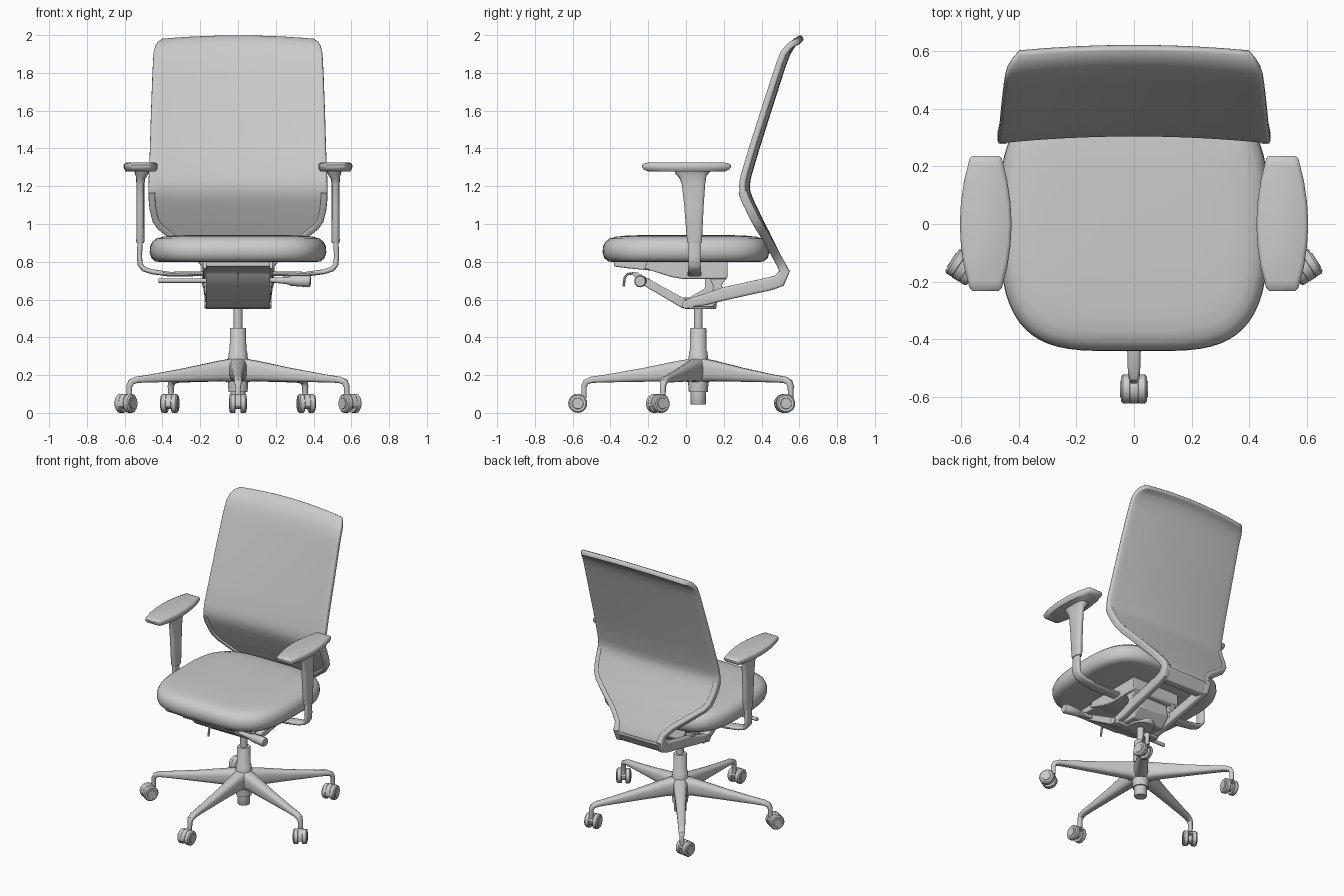
import bpy, bmesh
from math import sin, cos, pi, radians, copysign
from mathutils import Vector as V

if "Cube" in bpy.data.objects:
    bpy.data.objects.remove(bpy.data.objects["Cube"])

BASE_Y = 0.065


def make(name, verts, faces, bevel=0):
    me = bpy.data.meshes.new(name)
    bm = bmesh.new()
    vs = [bm.verts.new(v) for v in verts]
    for f in faces:
        bm.faces.new([vs[i] for i in f])
    bmesh.ops.recalc_face_normals(bm, faces=bm.faces)
    bm.to_mesh(me)
    bm.free()
    ob = bpy.data.objects.new(name, me)
    bpy.context.collection.objects.link(ob)
    if bevel:
        b = ob.modifiers.new("bevel", 'BEVEL')
        b.width, b.segments = bevel, 2
        b.limit_method, b.angle_limit = 'ANGLE', radians(40)
    return ob


def loft(name, rings, bevel=0):
    n, m = len(rings[0]), len(rings)
    faces = [(r*n+i, r*n+(i+1) % n, (r+1)*n+(i+1) % n, (r+1)*n+i)
             for r in range(m-1) for i in range(n)]
    faces += [tuple(range(n)), tuple(range((m-1)*n, m*n))]
    return make(name, [v for r in rings for v in r], faces, bevel)


def oval(a, b, e=2, n=16):
    """Superellipse points: e=2 is round, larger is boxier."""
    out = []
    for k in range(n):
        c, s = cos(2*pi*(k+.5)/n), sin(2*pi*(k+.5)/n)
        out.append((a*copysign(abs(c)**(2/e), c), b*copysign(abs(s)**(2/e), s)))
    return out


def sweep(name, path, side, e=4, n=16):
    """Sweep a rounded section along path points (x, y, z, width, height)."""
    pts = [V(p[:3]) for p in path]
    rings = []
    for i, p in enumerate(path):
        a = (pts[i]-pts[i-1]).normalized() if i else V()
        b = (pts[i+1]-pts[i]).normalized() if i+1 < len(pts) else V()
        t = (a+b).normalized()
        s = V(side)
        s = (s-t*s.dot(t)).normalized()
        u = t.cross(s)
        rings.append([pts[i]+s*x+u*y for x, y in oval(p[3]/2, p[4]/2, e, n)])
    return loft(name, rings)


def turned(name, start, axis, prof, n=24):
    """Round part: prof holds (distance along axis, radius)."""
    q = V((0, 0, 1)).rotation_difference(V(axis))
    return loft(name, [[V(start)+q @ V((r*cos(2*pi*k/n), r*sin(2*pi*k/n), d))
                        for k in range(n)] for d, r in prof])


def extrude(name, yz, x0, x1, bevel=.006):
    return loft(name, [[(x, y, z) for y, z in yz] for x in (x0, x1)], bevel)


# Star base, hub and gas column
turned("base_hub", (0, BASE_Y, 0), (0, 0, 1),
       [(.045, .038), (.05, .041), (.11, .041), (.11, .05), (.17, .055),
        (.26, .055), (.325, .048), (.33, .044), (.445, .043), (.45, .04),
        (.45, .023), (.58, .023)])
trail = [-90, -57, -80, -100, -123]
for i in range(5):
    a = radians(-90+72*i)
    d = V((cos(a), sin(a), 0))
    path = []
    for r, z, w, h in [(.02, .225, .1, .13), (.1, .222, .085, .11), (.3, .2, .062, .072),
                       (.5, .181, .048, .04), (.565, .175, .044, .034),
                       (.595, .163, .04, .032), (.605, .14, .03, .03), (.605, .08, .026, .026)]:
        path.append((d.x*r, d.y*r+BASE_Y, z, w, h))
    sweep("base_leg", path, (-d.y, d.x, 0), 3)
    # Twin-wheel caster with hood, trailing from the stem
    t = radians(trail[i])
    f, ax = V((cos(t), sin(t), 0)), V((-sin(t), cos(t), 0))
    c = d*.605 + V((0, BASE_Y, .05)) + f*.033
    for s in (1, -1):
        turned("caster_wheel", c+ax*s*.012, ax*s,
               [(0, .046), (.004, .05), (.026, .05), (.033, .043), (.033, .03), (.036, .028)], 20)
    arc = [(cos(k*pi/8-.3), sin(k*pi/8-.3)) for k in range(9)]
    sec = [(x*.051, z*.051) for x, z in arc] + [(x*.028, z*.028) for x, z in reversed(arc)]
    n = len(sec)
    verts = [c+f*x+V((0, 0, z))+ax*w for w in (-.014, .014) for x, z in sec]
    faces = [(k, (k+1) % n, n+(k+1) % n, n+k) for k in range(n)]
    faces += [tuple(range(n)), tuple(range(n, 2*n))]
    make("caster_hood", verts, faces)
    turned("caster_axle", c-ax*.02, ax, [(0, .03), (.04, .03)], 12)

# Tilt mechanism under the seat
extrude("seat_carrier", [(-.08, .72), (-.02, .71), (.21, .71), (.22, .72), (.22, .81), (-.2, .81), (-.22, .765)],
        -.185, .185)
extrude("seat_front_plate", [(-.38, .775), (-.3, .765), (-.1, .745), (-.1, .8), (-.38, .8)], -.17, .17)
extrude("tilt_link", [(-.29, .745), (-.25, .69), (-.02, .555), (.04, .55), (.05, .58),
                      (0, .6), (-.2, .71), (-.26, .745)], -.17, .17)
extrude("tilt_housing", [(.0, .56), (.14, .56), (.2, .62), (.18, .72), (.1, .72), (.1, .66), (.0, .6)],
        -.12, .12)
turned("column_socket", (0, BASE_Y+.01, .55), (0, 0, 1), [(0, .08), (.01, .087), (.06, .087)])
turned("tilt_pivot", (-.178, 0, .575), (1, 0, 0), [(0, .022), (.356, .022)])
turned("right_lever", (.1, -.22, .705), (1, -.08, -.03),
       [(0, .012), (.1, .014), (.17, .02), (.18, .027), (.275, .032), (.285, .027)], 16)
turned("left_lever", (-.1, -.2, .7), (-1, 0, 0), [(0, .012), (.32, .012)], 12)
sweep("front_handle", [(0, -.27, .74, .014, .014), (0, -.31, .735, .014, .014),
                       (0, -.325, .715, .014, .014), (0, -.33, .67, .014, .014)], (1, 0, 0), 2, 8)

# Seat cushion: stacked rounded outlines
rings = []
for z, inset in [(.798, .06), (.802, .03), (.82, .009), (.85, 0), (.88, .002), (.905, .014),
                 (.922, .035), (.933, .07), (.939, .13), (.942, .24), (.943, .36)]:
    ring = []
    for x, y in oval(.47-inset, .442-inset, 4.2, 56):
        ring.append((x*(1-.1*(y-.02)**2/.2), y, z))
    rings.append(ring)
loft("seat_cushion", rings)

# Backrest: rows of (y, z, half width), edges curling forward
rows = [(.53, .735, .17), (.505, .79, .195), (.475, .85, .25), (.45, .9, .315), (.424, .955, .385),
        (.405, .99, .43), (.388, .025+1, .455), (.362, 1.08, .468), (.338, 1.13, .473),
        (.324, 1.17, .474), (.321, 1.205, .473), (.328, 1.25, .472), (.372, 1.4, .466),
        (.435, 1.6, .46), (.496, 1.79, .453), (.516, 1.85, .45), (.537, 1.905, .447),
        (.565, 1.95, .438), (.588, 1.972, .425), (.618, 1.987, .4)]
cols = 20


def bend(hw):
    return .024*(hw/.47)**2


verts = []
for y, z, hw in rows:
    for k in range(cols+1):
        u = 2*k/cols-1
        verts.append((hw*u, y-bend(hw)*u*u, z-(.02*u*u if z > 1.9 else 0)*(z-1.9)/.09))
w = cols+1
back = make("backrest", verts, [(r*w+k, r*w+k+1, r*w+w+k+1, r*w+w+k)
                                for r in range(len(rows)-1) for k in range(cols)])
so = back.modifiers.new("thickness", 'SOLIDIFY')
so.thickness, so.offset = .034, 0
bv = back.modifiers.new("bevel", 'BEVEL')
bv.width, bv.segments, bv.limit_method, bv.angle_limit = .011, 3, 'ANGLE', radians(50)
extrude("back_cross_bar", [(.45, .67), (.505, .668), (.545, .735), (.525, .76), (.5, .75), (.48, .71)], -.17, .17)

for s in (1, -1):
    # Rail that follows the back edge, then runs forward to the pivot
    path = [(s*(hw-.018), y-bend(hw), z, .035, .046) for y, z, hw in reversed(rows[1:10])]
    path += [(s*.17, .522, .75, .045, .055), (s*.168, .495, .7, .045, .07),
             (s*.162, .45, .685, .045, .07), (s*.155, .2, .63, .045, .07), (s*.15, .1, .6, .045, .06),
             (s*.15, -.02, .573, .045, .04)]
    sweep("back_rail", path, (1, 0, 0), 5)
    extrude("rail_bracket", [(.13, .6), (.2, .62), (.19, .68), (.22, .72), (.12, .72), (.145, .67)],
            s*.13, s*.17, .004)

    # Armrest: bent tube, tapered post and pad
    sweep("armrest_tube", [(s*.14, .045, .738, .075, .026), (s*.36, .045, .734, .075, .026),
                           (s*.46, .045, .748, .07, .026), (s*.5, .045, .762, .068, .028),
                           (s*.518, .045, .785, .066, .028), (s*.522, .045, .83, .066, .028),
                           (s*.517, .045, .93, .06, .028)], (0, 1, 0), 3)
    sweep("armrest_post", [(s*.517, .045, .9, .074, .04), (s*.517, .045, .91, .08, .044),
                           (s*.517, .042, 1.1, .105, .042), (s*.517, .04, 1.21, .125, .042),
                           (s*.515, .037, 1.25, .145, .052), (s*.51, .035, 1.27, .18, .075),
                           (s*.51, .035, 1.288, .2, .085)], (0, 1, 0), 3)
    ys = [-.232, -.222, -.15, -.075, 0, .075, .15, .227, .237]
    ws = [.046, .056, .075, .086, .09, .086, .075, .056, .046]
    outline = [(h, y) for h, y in zip(ws, ys)] + [(-h, y) for h, y in zip(ws[::-1], ys[::-1])]
    loft("armrest_pad", [[(s*.515+x*k, y*k, z) for x, y in outline] for z, k in
                         [(1.279, .88), (1.288, .96), (1.3, 1), (1.312, 1), (1.32, .96), (1.325, .86)]])

# Smooth shading with crisp edges
bpy.ops.object.select_all(action='SELECT')
bpy.context.view_layer.objects.active = back
bpy.ops.object.shade_smooth_by_angle(angle=radians(40))
